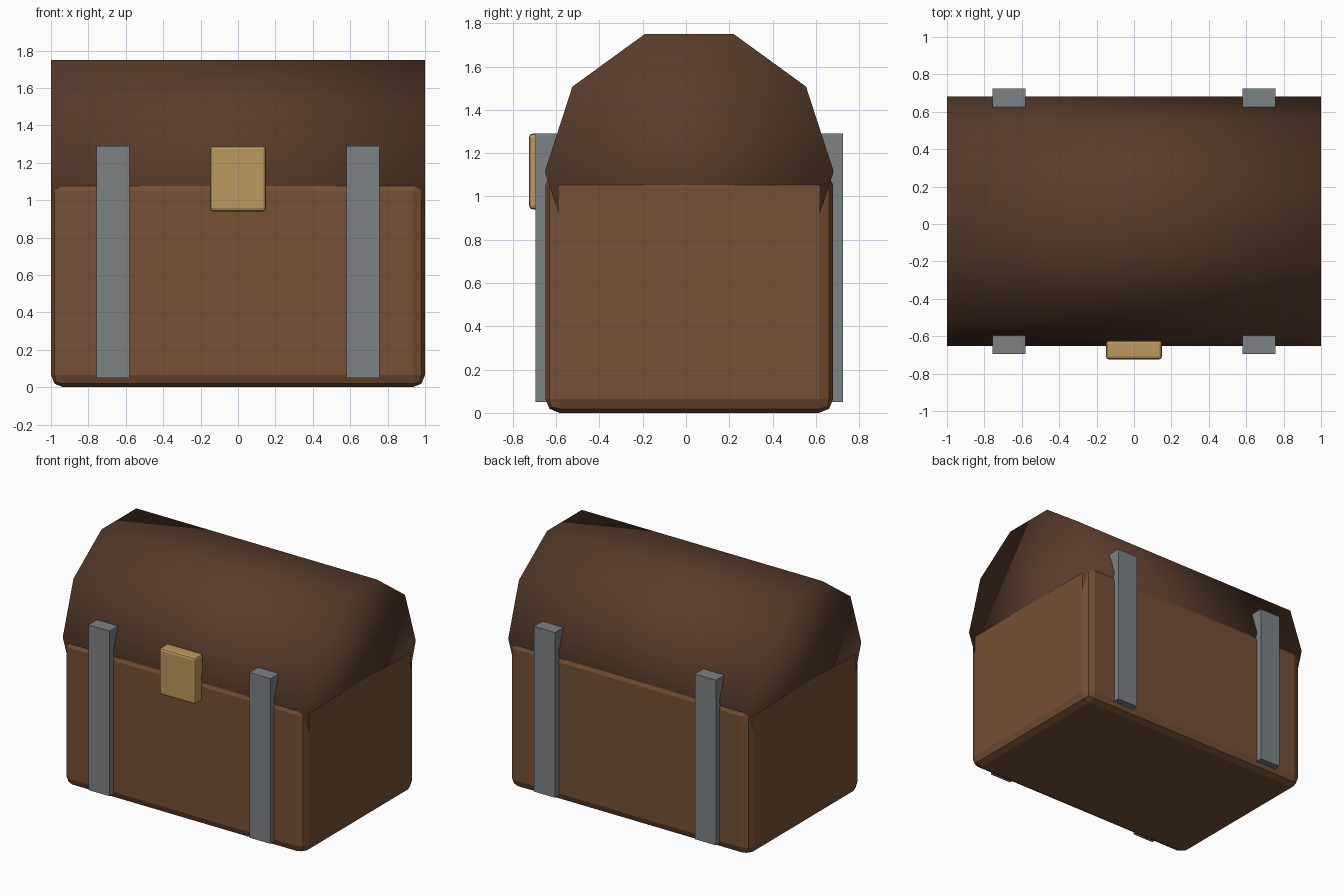
import bpy, math

if "Cube" in bpy.data.objects:
    bpy.data.objects.remove(bpy.data.objects["Cube"])

CY = 0.015  # body centre in y (latch sticks out at the front)


def material(name, rgb):
    m = bpy.data.materials.new(name)
    m.diffuse_color = (*rgb, 1)
    m.use_nodes = True
    m.node_tree.nodes["Principled BSDF"].inputs["Base Color"].default_value = m.diffuse_color
    return m


wood = material("wood", (0.18, 0.08, 0.035))
dark_wood = material("dark_wood", (0.10, 0.045, 0.025))
steel = material("steel", (0.20, 0.225, 0.24))
brass = material("brass", (0.50, 0.32, 0.11))


def box(name, centre, size, mat, bevel=0):
    bpy.ops.mesh.primitive_cube_add(size=1, location=centre)
    ob = bpy.context.object
    ob.name = name
    ob.scale = size
    bpy.ops.object.transform_apply(location=False, rotation=False, scale=True)
    ob.data.materials.append(mat)
    if bevel:
        mod = ob.modifiers.new("rounded_edges", "BEVEL")
        mod.width = bevel
        mod.segments = 2
    return ob


# Chest body
box("chest_body", (0, CY, 0.5575), (2.0, 1.33, 1.115), wood, 0.065)

# Barrel lid: ten-sided cylinder lying along x, ends just inside the body ends
bpy.ops.mesh.primitive_cylinder_add(
    vertices=10, radius=0.667, depth=1.998,
    location=(0, CY, 1.115), rotation=(0, math.pi / 2, 0))
lid = bpy.context.object
lid.name = "barrel_lid"
lid.data.materials.append(dark_wood)
bpy.ops.object.shade_smooth()

# Metal straps, two at the front and two at the back
for side, sx in (("left", -1), ("right", 1)):
    for face, sy in (("front", -1), ("back", 1)):
        box(f"{face}_{side}_strap", (sx * 0.668, CY + sy * 0.66, 0.67),
            (0.175, 0.10, 1.24), steel)

# Brass latch
box("latch", (0, -0.6735, 1.115), (0.30, 0.103, 0.35), brass, 0.017)
